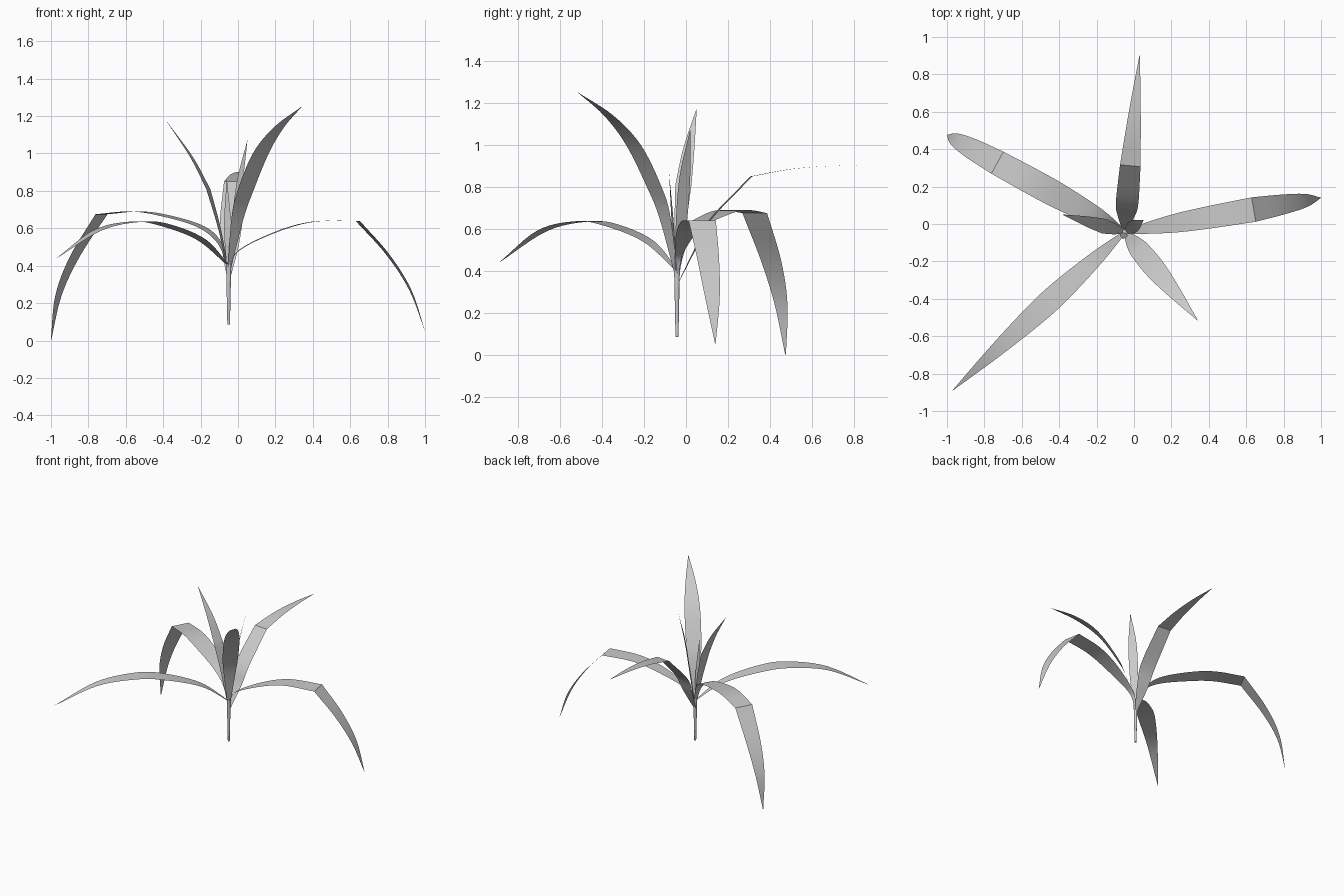
import bpy
import bmesh
from mathutils import Vector

cube = bpy.data.objects.get("Cube")
if cube:
    bpy.data.objects.remove(cube, do_unlink=True)

leaf_grey = bpy.data.materials.new("leaf_grey")
leaf_grey.use_nodes = True
colour = (0.6, 0.6, 0.6, 1)
leaf_grey.diffuse_color = colour
leaf_grey.node_tree.nodes["Principled BSDF"].inputs["Base Color"].default_value = colour

ROOT = Vector((-0.05, -0.043, 0))
STEPS = 6


def finish(bm, name):
    mesh = bpy.data.meshes.new(name)
    bm.to_mesh(mesh)
    bm.free()
    mesh.materials.append(leaf_grey)
    obj = bpy.data.objects.new(name, mesh)
    bpy.context.collection.objects.link(obj)
    bpy.ops.object.select_all(action="DESELECT")
    obj.select_set(True)
    bpy.context.view_layer.objects.active = obj
    bpy.ops.object.shade_smooth_by_angle(angle=0.4)
    return obj


def smooth_path(points):
    """Catmull-Rom curve through the points."""
    pts = [Vector(p) for p in points]
    pts = [2 * pts[0] - pts[1]] + pts + [2 * pts[-1] - pts[-2]]
    path = []
    for a, b, c, d in zip(pts, pts[1:], pts[2:], pts[3:]):
        for i in range(STEPS):
            t = i / STEPS
            path.append(0.5 * (2 * b + (c - a) * t + (2 * a - 5 * b + 4 * c - d) * t * t
                               + (3 * b - a - 3 * c + d) * t ** 3))
    return path + [pts[-2]]


def leaf(name, tip, lower, upper=()):
    """Ribbon leaf; points are (fraction of reach, height, half width).
    The upper part starts at a sharp fold where the lower part ends."""
    reach = Vector((tip[0], tip[1], 0)) - ROOT
    across = Vector((-reach.y, reach.x, 0)).normalized()
    path = smooth_path(lower)
    if upper:
        path += smooth_path([lower[-1], *upper])[1:]
    bm = bmesh.new()
    previous = None
    for along, height, half in path:
        centre = ROOT + reach * along + Vector((0, 0, height))
        side = across * max(half, 0.001)
        row = [bm.verts.new(centre + side), bm.verts.new(centre - side)]
        if previous:
            bm.faces.new((previous[0], previous[1], row[1], row[0]))
        previous = row
    return finish(bm, name)


# Long folded leaves
leaf("back_leaf", (0.03, 0.9),
     [(0, 0.33, 0.008), (0.09, 0.5, 0.045), (0.165, 0.64, 0.06), (0.376, 0.85, 0.055)],
     [(0.58, 0.885, 0.04), (0.79, 0.9, 0.022), (1, 0.9, 0.001)])
leaf("left_leaf", (1, 0.14),
     [(0, 0.38, 0.008), (0.05, 0.48, 0.02), (0.24, 0.58, 0.048),
      (0.43, 0.635, 0.06), (0.657, 0.64, 0.066)],
     [(0.81, 0.46, 0.053), (0.925, 0.27, 0.035), (1, 0.05, 0.001)])
leaf("right_back_leaf", (-1, 0.475),
     [(0, 0.38, 0.008), (0.05, 0.52, 0.025), (0.16, 0.61, 0.05),
      (0.37, 0.67, 0.068), (0.53, 0.69, 0.07), (0.716, 0.675, 0.067)],
     [(0.865, 0.45, 0.055), (0.958, 0.24, 0.035), (1, 0, 0.002)])

# Arching leaf
leaf("right_front_leaf", (-0.97, -0.89),
     [(0, 0.4, 0.008), (0.16, 0.54, 0.038), (0.38, 0.62, 0.06),
      (0.54, 0.635, 0.057), (0.76, 0.59, 0.035), (1, 0.44, 0.001)])

# Upright leaves
leaf("tall_front_leaf", (0.34, -0.515),
     [(0, 0.36, 0.008), (0.12, 0.65, 0.042), (0.23, 0.8, 0.055),
      (0.44, 1, 0.055), (0.69, 1.14, 0.035), (1, 1.25, 0.001)])
leaf("tall_right_leaf", (-0.38, 0.05),
     [(0, 0.36, 0.008), (0.15, 0.6, 0.027), (0.33, 0.81, 0.04)],
     [(0.6, 0.98, 0.028), (1, 1.17, 0.001)])
leaf("centre_leaf", (0.05, 0.02),
     [(0, 0.35, 0.008), (0.3, 0.6, 0.03), (0.6, 0.85, 0.03), (1, 1.07, 0.001)])
leaf("young_leaf", (-0.06, -0.08),
     [(0, 0.35, 0.007), (0.5, 0.6, 0.02), (1, 0.86, 0.001)])

# Stem, widening towards the leaves
bm = bmesh.new()
bmesh.ops.create_cone(bm, cap_ends=True, segments=12, radius1=0.007, radius2=0.014, depth=0.33)
bmesh.ops.translate(bm, verts=bm.verts, vec=ROOT + Vector((0, 0, 0.25)))
finish(bm, "stem")
